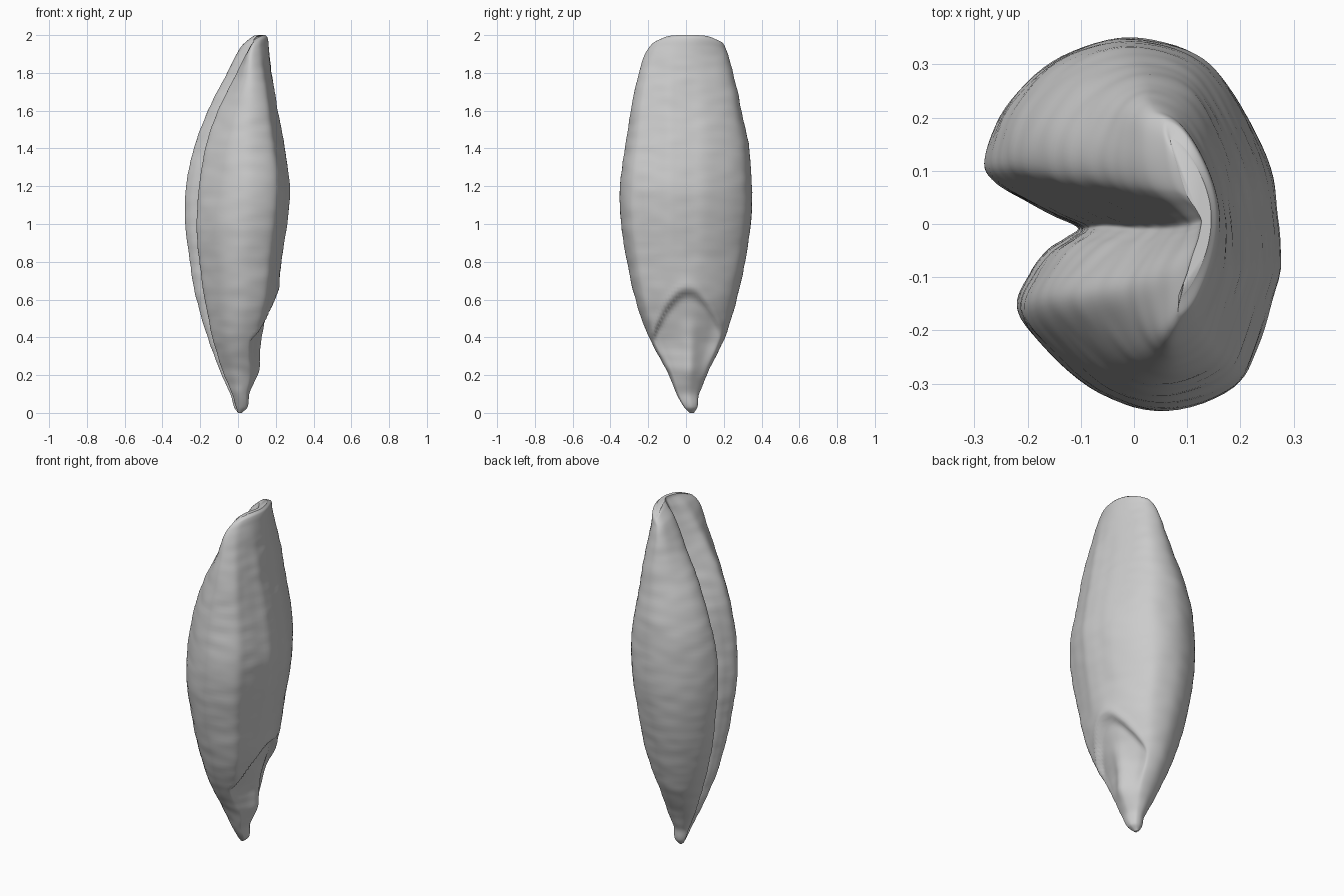
import bpy, bmesh, math
from mathutils import Vector, noise

cube = bpy.data.objects.get("Cube")
if cube:
    bpy.data.objects.remove(cube, do_unlink=True)

ROWS, RING = 150, 132

# Height, crease side of back lobe, crease side of front lobe, rounded side, half width, width centre
STATIONS = [
    (0.00, 0.00, 0.00, 0.02, 0.012, 0.03),
    (0.03, -0.02, -0.01, 0.05, 0.035, 0.025),
    (0.10, -0.04, -0.03, 0.06, 0.06, 0.01),
    (0.22, -0.095, -0.08, 0.10, 0.11, 0.01),
    (0.40, -0.16, -0.135, 0.14, 0.2, 0.005),
    (0.60, -0.22, -0.175, 0.20, 0.268, 0),
    (0.80, -0.255, -0.205, 0.23, 0.312, 0),
    (1.00, -0.278, -0.22, 0.262, 0.343, 0),
    (1.20, -0.273, -0.205, 0.275, 0.348, 0),
    (1.40, -0.24, -0.175, 0.248, 0.328, 0.005),
    (1.60, -0.17, -0.11, 0.21, 0.293, 0),
    (1.80, -0.06, -0.005, 0.18, 0.25, 0),
    (1.94, 0.025, 0.075, 0.163, 0.207, 0.005),
    (1.985, 0.075, 0.11, 0.157, 0.182, 0.01),
    (2.00, 0.10, 0.12, 0.145, 0.15, 0.01),
]

# Cross-section: depth from crease side to rounded side, and fraction of half width
SECTION = [
    (.28, -.02), (.2, .05), (.12, .13), (.03, .23), (0, .36), (.07, .63),
    (.23, .88), (.45, 1), (.68, .94), (.82, .75), (.95, .36), (1, .04),
    (.98, -.3), (.91, -.66), (.82, -.88), (.56, -1), (.32, -.92), (.1, -.66),
    (0, -.46), (.05, -.27), (.13, -.15), (.22, -.08),
]


def smooth(lo, hi, x):
    t = min(1, max(0, (x - lo) / (hi - lo)))
    return t * t * (3 - 2 * t)


def bell(x, width):
    return math.exp(-(x / width) ** 2)


def spline(p, q, r, s, t):
    """Catmull-Rom blend of four tuples."""
    return [b + t / 2 * (c - a + t * (2 * a - 5 * b + 4 * c - d + t * (3 * (b - c) + d - a)))
            for a, b, c, d in zip(p, q, r, s)]


def closed_ring(points, count):
    n = len(points)
    ring = []
    for k in range(count):
        i, t = divmod(k * n / count, 1)
        ring.append(spline(*[points[(int(i) + o) % n] for o in (-1, 0, 1, 2)], t))
    return ring


def station(z):
    """Smooth lookup between neighbouring stations."""
    i = max(k for k in range(len(STATIONS) - 1) if STATIONS[k][0] <= z)
    last = len(STATIONS) - 1

    def slope(k):
        a, b = STATIONS[max(k - 1, 0)], STATIONS[min(k + 1, last)]
        return [(q - p) / (b[0] - a[0]) for p, q in zip(a, b)]

    a, b = STATIONS[i], STATIONS[i + 1]
    h = b[0] - a[0]
    t = (z - a[0]) / h
    w = t * t * (3 - 2 * t)
    return [p + (q - p) * w + h * (m * t * (1 - t) ** 2 - n * t * t * (1 - t))
            for p, q, m, n in zip(a, b, slope(i), slope(i + 1))][1:]


def germ(y, z):
    """Arched rim, hollow and middle ridge of the germ on the rounded side."""
    arch = 0.66 - 7 * (y - 0.01) ** 2
    hollow = smooth(0, 0.06, arch - z) * smooth(0.15, 0.4, z)
    rim = bell(z - arch - 0.01, 0.03) * smooth(0.3, 0.5, z)
    ridge = bell(y - 0.02, 0.045) * smooth(0.1, 0.25, z) * smooth(0.55, 0.35, z)
    return 0.006 * rim - 0.03 * hollow + 0.018 * ridge


# Grain body lofted from rings
bm = bmesh.new()
section = closed_ring(SECTION, RING)
rings = []
for r in range(ROWS + 1):
    z = 1 - math.cos(math.pi * r / ROWS)
    back, front, far, half, mid = station(min(z, 1.9999))
    ring = []
    for depth, v in section:
        near = front + (back - front) * smooth(-0.3, 0.3, v)
        x = near + depth * (far - near)
        y = mid + v * half
        # Crease opens into a wide valley towards the top
        inner = smooth(0.75, 0.4, depth)
        x += 0.25 * smooth(1.2, 1.8, z) * inner * (far - x) * bell(v, 0.28)
        # Germ and shallow lengthwise folds on the rounded side
        outer = smooth(0.7, 0.9, depth)
        x += outer * germ(y, z)
        folds = bell(y + 0.09, 0.035) - bell(y - 0.03, 0.05)
        x += 0.006 * outer * folds * smooth(0.65, 0.9, z) * smooth(2, 1.7, z)
        # Tip bows around the crease and drops at both ends
        x -= 0.05 * smooth(1.6, 1.98, z) * v * v
        drop = 0.025 * smooth(1.85, 2, z) * v ** 4
        ring.append(bm.verts.new((x, y, z - drop)))
    rings.append(ring)

for low, high in zip(rings, rings[1:]):
    for k in range(RING):
        n = (k + 1) % RING
        bm.faces.new((low[k], low[n], high[n], high[k]))
bm.faces.new(rings[0])
bm.faces.new(rings[-1])
bmesh.ops.recalc_face_normals(bm, faces=bm.faces)
bm.normal_update()

# Wrinkled husk surface
moves = []
for v in bm.verts:
    wrinkle = noise.noise(Vector((v.co.x * 9, v.co.y * 9, v.co.z * 20)))
    lump = noise.noise(v.co * 6)
    fade = smooth(0, 0.15, v.co.z) * smooth(2, 1.85, v.co.z)
    moves.append((v, v.normal * fade * (0.003 * wrinkle + 0.003 * lump)))
for v, move in moves:
    v.co += move

mesh = bpy.data.meshes.new("grain_body")
bm.to_mesh(mesh)
bm.free()
body = bpy.data.objects.new("grain_body", mesh)
bpy.context.collection.objects.link(body)

# Plain grey husk
husk = bpy.data.materials.new("husk_grey")
husk.use_nodes = True
colour = (0.6, 0.6, 0.6, 1)
husk.diffuse_color = colour
husk.node_tree.nodes["Principled BSDF"].inputs["Base Color"].default_value = colour
mesh.materials.append(husk)

bpy.ops.object.select_all(action="DESELECT")
body.select_set(True)
bpy.context.view_layer.objects.active = body
bpy.ops.object.shade_smooth_by_angle(angle=math.radians(60))
